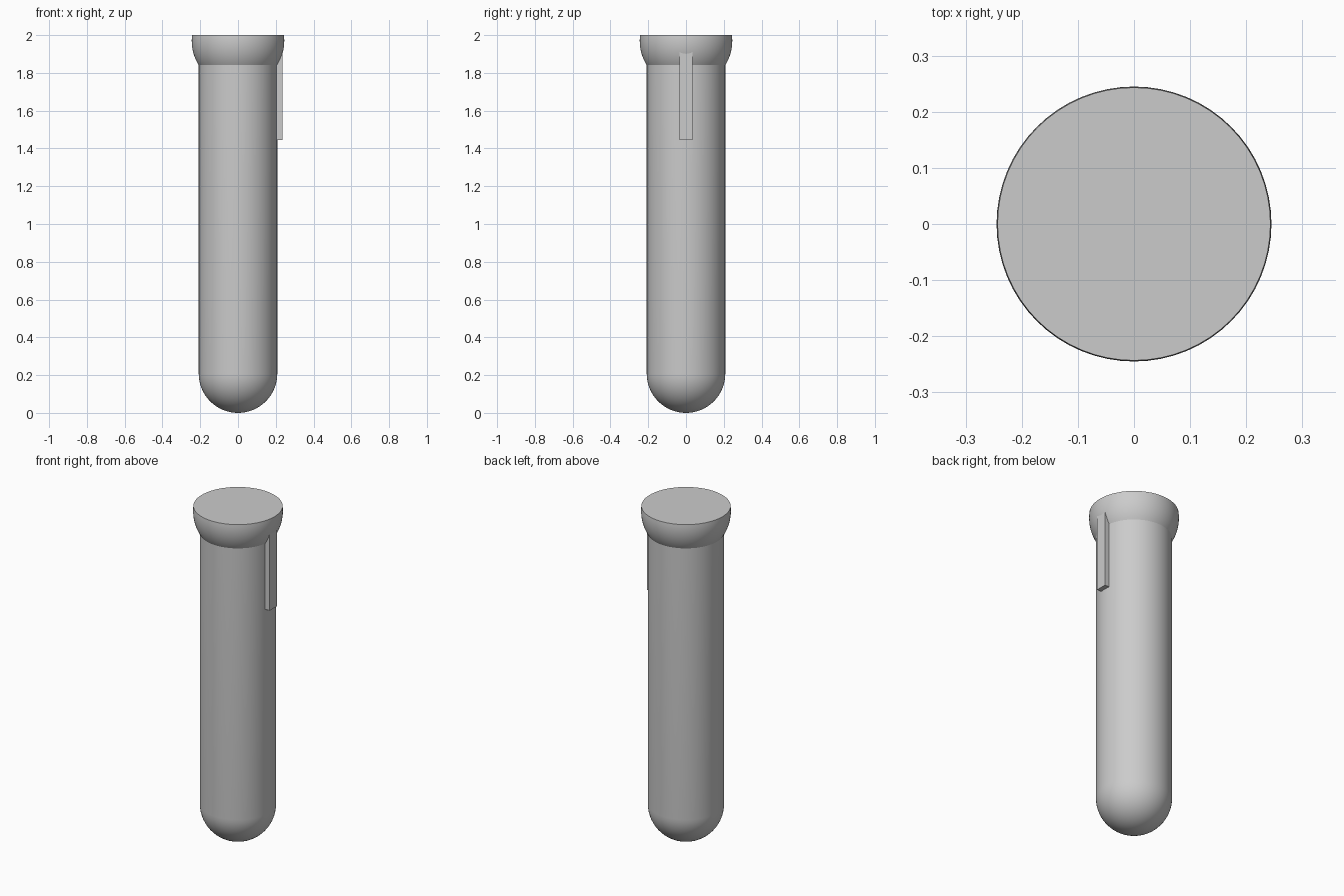
import bpy, bmesh, math

cube = bpy.data.objects.get("Cube")
if cube:
    bpy.data.objects.remove(cube, do_unlink=True)

SEGMENTS = 64
BODY_R, CAP_R, CAP_Z, TOP = 0.208, 0.245, 1.97, 2.0

grey = bpy.data.materials.new("plain grey")
grey.use_nodes = True
colour = (0.6, 0.6, 0.6, 1)
grey.diffuse_color = colour
grey.node_tree.nodes["Principled BSDF"].inputs["Base Color"].default_value = colour


def finish(bm, name):
    bmesh.ops.recalc_face_normals(bm, faces=bm.faces)
    mesh = bpy.data.meshes.new(name)
    bm.to_mesh(mesh)
    bm.free()
    mesh.materials.append(grey)
    obj = bpy.data.objects.new(name, mesh)
    bpy.context.collection.objects.link(obj)
    bpy.ops.object.select_all(action='DESELECT')
    obj.select_set(True)
    bpy.context.view_layer.objects.active = obj
    bpy.ops.object.shade_smooth_by_angle(angle=math.radians(30))
    return obj


def lathe(name, profile):
    """Spin a list of (radius, height) points around the z axis."""
    bm = bmesh.new()
    verts = [bm.verts.new((r, 0, z)) for r, z in profile]
    edges = [bm.edges.new(pair) for pair in zip(verts, verts[1:])]
    bmesh.ops.spin(bm, geom=verts + edges, cent=(0, 0, 0), axis=(0, 0, 1),
                   angle=math.tau, steps=SEGMENTS, use_duplicate=False)
    bmesh.ops.remove_doubles(bm, verts=bm.verts, dist=1e-5)
    return finish(bm, name)


def arc(radius, centre, start, end, steps):
    angles = [math.radians(start + (end - start) * i / steps) for i in range(steps + 1)]
    return [(radius * math.cos(a), centre + radius * math.sin(a)) for a in angles]


# Tube with a rounded bottom, closed inside the cap
lathe("body", arc(BODY_R, BODY_R, -90, 0, 16) + [(BODY_R, 1.88), (0, 1.88)])

# Ball-shaped cap cut flat at the top
top_angle = math.degrees(math.asin((TOP - CAP_Z) / CAP_R))
lower_angle = -math.degrees(math.acos(BODY_R / CAP_R))
lathe("cap", [(0, CAP_Z + CAP_R * math.sin(math.radians(lower_angle)))]
      + arc(CAP_R, CAP_Z, lower_angle, top_angle, 12) + [(0, TOP)])

# Upright clip on the side, running up into the cap
bm = bmesh.new()
bmesh.ops.create_cube(bm, size=1)
bmesh.ops.scale(bm, vec=(0.045, 0.068, 0.485), verts=bm.verts)
bmesh.ops.translate(bm, vec=(0.2125, 0, 1.6875), verts=bm.verts)
finish(bm, "side_clip")
